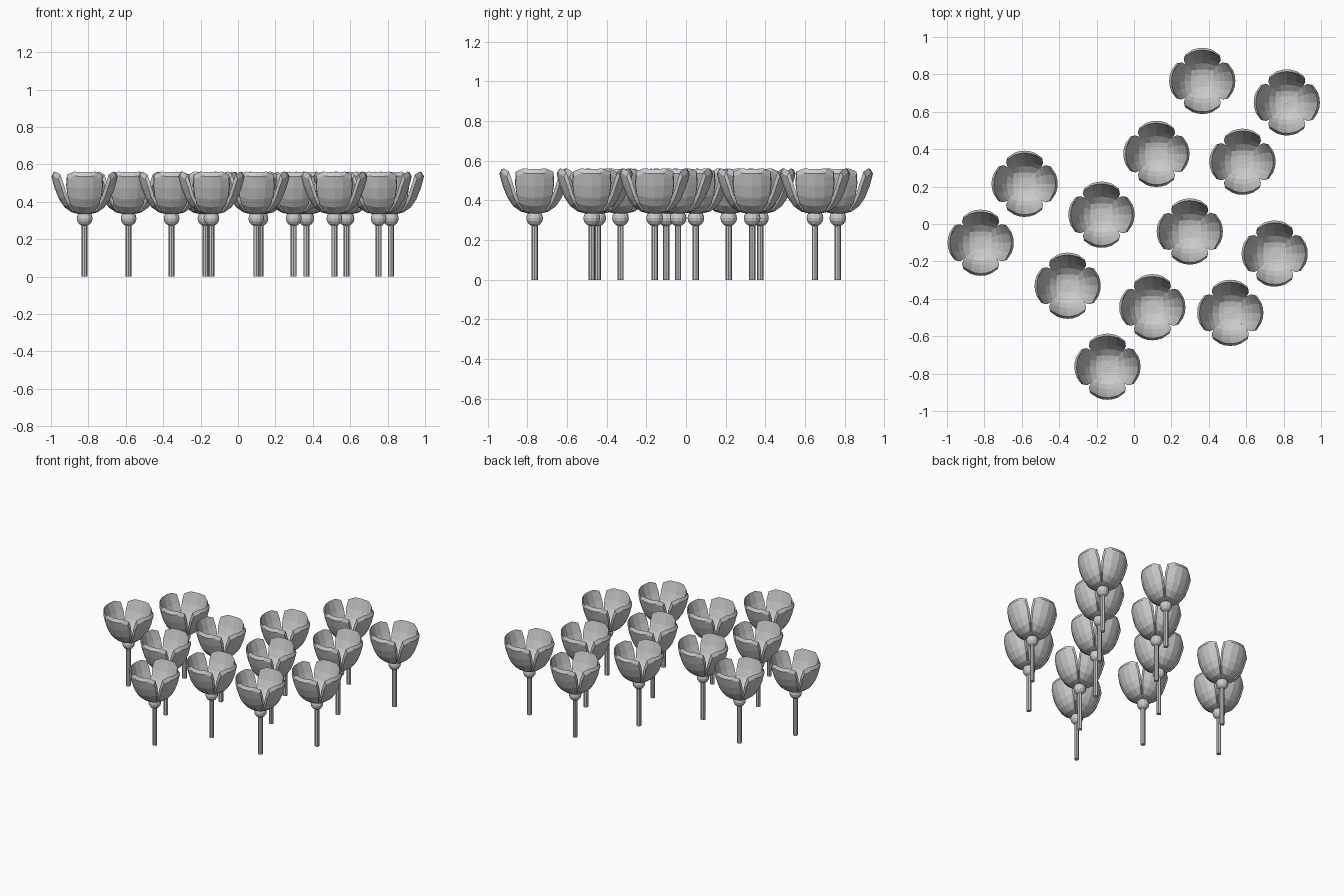
import bpy, bmesh, math
from mathutils import Vector, Matrix

if "Cube" in bpy.data.objects:
    bpy.data.objects.remove(bpy.data.objects["Cube"])

# flower positions (x, y)
SPOTS = [(0.365, 0.765), (0.817, 0.65), (0.12, 0.375), (0.58, 0.333), (-0.585, 0.215),
         (-0.174, 0.05), (0.298, -0.04), (-0.82, -0.1), (0.752, -0.158), (-0.355, -0.33),
         (0.098, -0.445), (0.515, -0.475), (-0.142, -0.763)]

# petal outer centreline: radius, height, half width
ROWS = [(0.0, 0.334, 0.03), (0.035, 0.335, 0.042), (0.068, 0.343, 0.055), (0.107, 0.37, 0.078),
        (0.136, 0.412, 0.089), (0.160, 0.47, 0.096), (0.172, 0.513, 0.092), (0.177, 0.535, 0.055)]
COLS = [-1, -0.5, 0, 0.5, 1]
THICK = 0.017


def add_petal(bm, angle):
    rot = Matrix.Rotation(angle, 3, 'Z')
    outer, inner = [], []
    last = len(ROWS) - 1
    for i, (r, z, w) in enumerate(ROWS):
        a, b = ROWS[max(i - 1, 0)], ROWS[min(i + 1, last)]
        t = Vector((b[0] - a[0], 0, b[1] - a[1])).normalized()
        n = Vector((-t.z, 0, t.x))          # towards the inside of the cup
        row_o, row_i = [], []
        for c in COLS:
            y = c * w
            cup = 0.035 * (y / 0.095) ** 2 * min(1, r / 0.1)
            p = Vector((r, y, z)) + n * cup
            q = p + n * THICK
            q.y *= 1.03
            if i >= last - 1:               # sloped rim at the tip
                q += t * 0.02
            row_o.append(bm.verts.new(rot @ p))
            row_i.append(bm.verts.new(rot @ q))
        outer.append(row_o)
        inner.append(row_i)
    m = len(COLS) - 1
    for i in range(last):
        for j in range(m):
            bm.faces.new((outer[i][j], outer[i + 1][j], outer[i + 1][j + 1], outer[i][j + 1]))
            bm.faces.new((inner[i][j], inner[i][j + 1], inner[i + 1][j + 1], inner[i + 1][j]))
        for j in (0, m):
            bm.faces.new((outer[i][j], outer[i + 1][j], inner[i + 1][j], inner[i][j]))
    for i in (0, last):
        for j in range(m):
            bm.faces.new((outer[i][j], outer[i][j + 1], inner[i][j + 1], inner[i][j]))


def finish(bm, name, smooth):
    bmesh.ops.recalc_face_normals(bm, faces=bm.faces[:])
    me = bpy.data.meshes.new(name)
    bm.to_mesh(me)
    bm.free()
    if smooth:
        me.shade_flat()
    return me


# four cupped petals
bm = bmesh.new()
for k in range(4):
    add_petal(bm, k * math.pi / 2)
petals = finish(bm, "petals", True)

# stem
bm = bmesh.new()
bmesh.ops.create_cone(bm, cap_ends=True, segments=8, radius1=0.016, radius2=0.016, depth=0.29,
                      matrix=Matrix.Translation((0, 0, 0.145)))
stem = finish(bm, "stem", False)

# round base under the petals
bm = bmesh.new()
bmesh.ops.create_uvsphere(bm, u_segments=12, v_segments=8, radius=0.042,
                          matrix=Matrix.Translation((0, 0, 0.311)))
base = finish(bm, "flower_base", False)

# plant every flower
for n, (x, y) in enumerate(SPOTS, 1):
    for me in (stem, base, petals):
        ob = bpy.data.objects.new(f"{me.name}_{n}", me)
        ob.location = (x, y, 0)
        bpy.context.collection.objects.link(ob)
